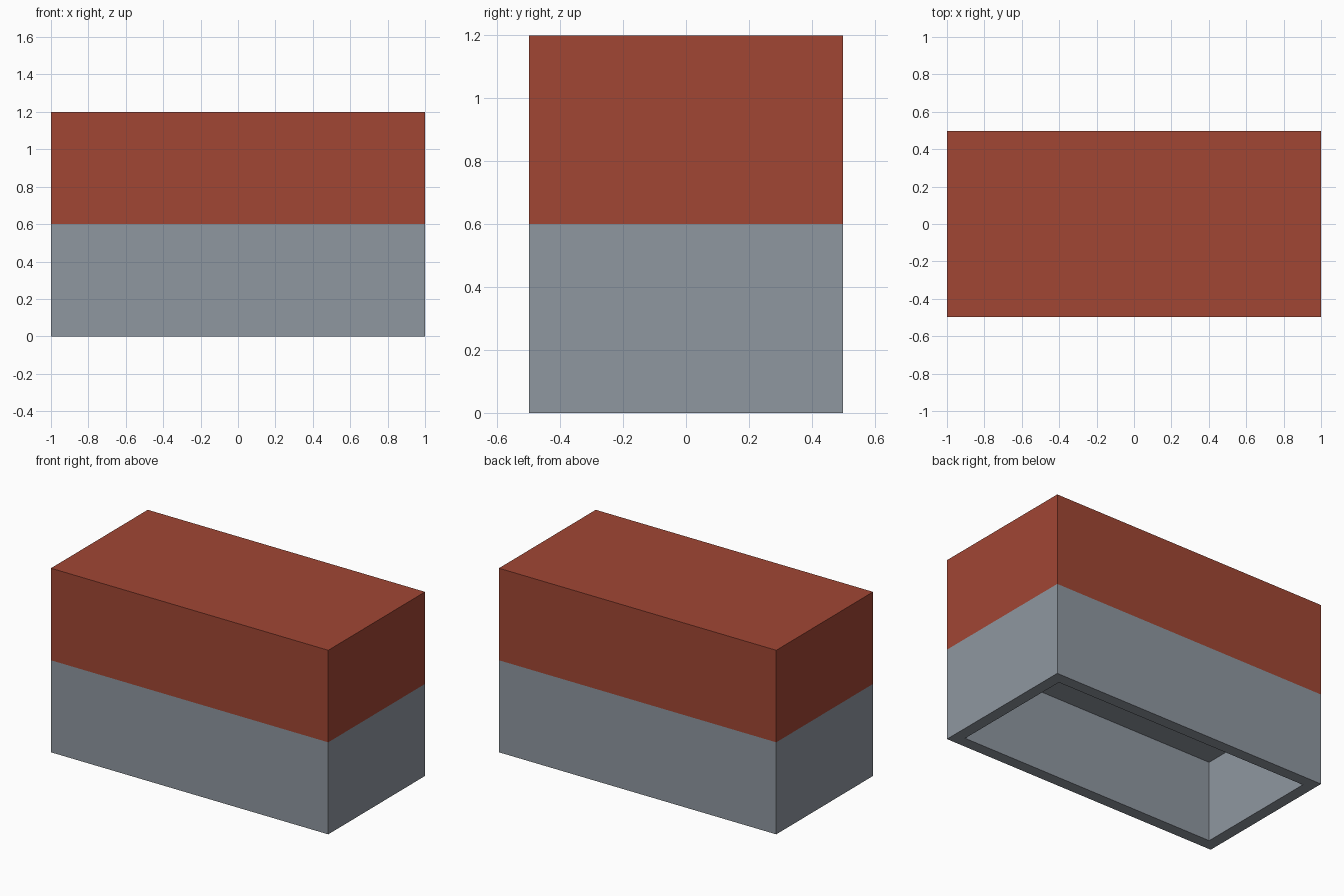
import bpy
import bmesh
from mathutils import Matrix

WIDTH, DEPTH, HEIGHT = 2.0, 0.997, 0.6
WALL = 0.075

if "Cube" in bpy.data.objects:
    bpy.data.objects.remove(bpy.data.objects["Cube"], do_unlink=True)


def make_material(name, colour):
    mat = bpy.data.materials.new(name)
    mat.use_nodes = True
    mat.diffuse_color = colour
    mat.node_tree.nodes["Principled BSDF"].inputs["Base Color"].default_value = colour
    return mat


def make_block(name, base_z, mat, hollow=False):
    """Flat-sided block; a hollow one is open underneath."""
    bm = bmesh.new()
    size = Matrix.Diagonal((WIDTH, DEPTH, HEIGHT, 1))
    bmesh.ops.create_cube(bm, size=1, matrix=Matrix.Translation((0, 0, HEIGHT / 2)) @ size)
    if hollow:
        # Inset the underside to leave a rim, then push it up into a cavity
        bm.normal_update()
        under = min(bm.faces, key=lambda f: f.calc_center_median().z)
        bmesh.ops.inset_region(bm, faces=[under], thickness=WALL, use_even_offset=True)
        ceiling = bmesh.ops.extrude_discrete_faces(bm, faces=[under])["faces"][0]
        bmesh.ops.translate(bm, verts=ceiling.verts, vec=(0, 0, HEIGHT - WALL))
    bmesh.ops.recalc_face_normals(bm, faces=bm.faces)
    mesh = bpy.data.meshes.new(name)
    bm.to_mesh(mesh)
    bm.free()
    mesh.materials.append(mat)
    obj = bpy.data.objects.new(name, mesh)
    obj.location.z = base_z
    bpy.context.collection.objects.link(obj)
    return obj


grey = make_material("slate grey", (0.275, 0.31, 0.352, 1))
red = make_material("brick red", (0.355, 0.061, 0.034, 1))

# Hollow base with a solid block stacked on it
make_block("hollow_base", 0, grey, hollow=True)
make_block("upper_block", HEIGHT, red)
